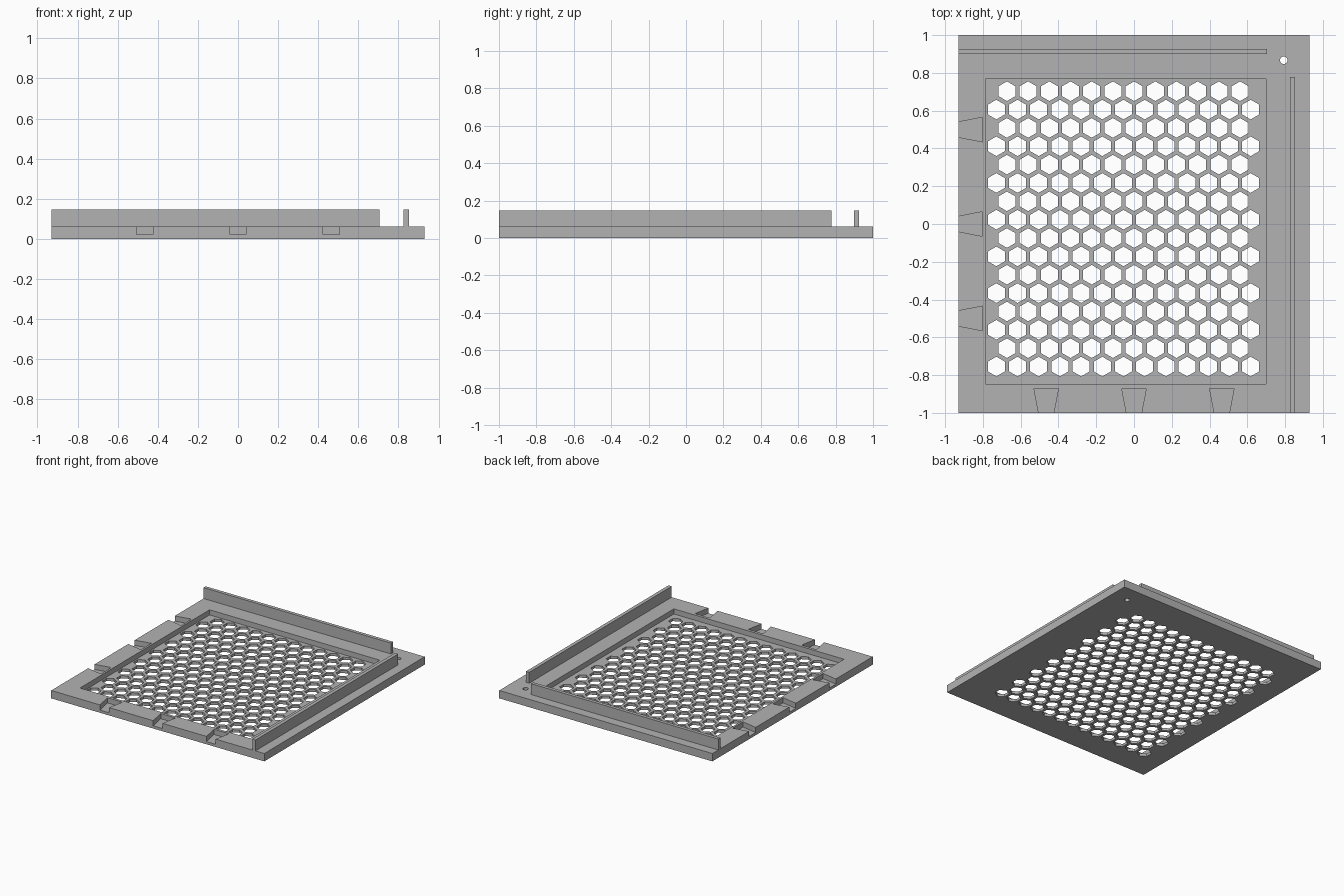
import bpy, bmesh, math

cube = bpy.data.objects.get("Cube")
if cube:
    bpy.data.objects.remove(cube, do_unlink=True)

W, D = 0.93, 1.0                    # half width and half depth of the plate
PLATE, WALL, FLOOR = 0.062, 0.148, 0.021

grey = bpy.data.materials.new("plain grey")
grey.use_nodes = True
colour = (0.45, 0.45, 0.45, 1)
grey.diffuse_color = colour
grey.node_tree.nodes["Principled BSDF"].inputs["Base Color"].default_value = colour


def prism(bm, outline, z0, z1):
    """Extrude a counter-clockwise outline from z0 up to z1."""
    low = [bm.verts.new((x, y, z0)) for x, y in outline]
    high = [bm.verts.new((x, y, z1)) for x, y in outline]
    bm.faces.new(low[::-1])
    bm.faces.new(high)
    n = len(outline)
    for i in range(n):
        j = (i + 1) % n
        bm.faces.new((low[i], low[j], high[j], high[i]))


def rect(x0, x1, y0, y1):
    return [(x0, y0), (x1, y0), (x1, y1), (x0, y1)]


def polygon(x, y, radius, sides):
    # First corner points along +y
    angles = [math.pi / 2 + math.tau * i / sides for i in range(sides)]
    return [(x + radius * math.cos(a), y + radius * math.sin(a)) for a in angles]


def make(name, prisms):
    bm = bmesh.new()
    for outline, z0, z1 in prisms:
        prism(bm, outline, z0, z1)
    mesh = bpy.data.meshes.new(name)
    bm.to_mesh(mesh)
    bm.free()
    mesh.materials.append(grey)
    obj = bpy.data.objects.new(name, mesh)
    bpy.context.collection.objects.link(obj)
    return obj


def cut(target, cutter):
    cutter.hide_render = True
    mod = target.modifiers.new(cutter.name, "BOOLEAN")
    mod.operation = "DIFFERENCE"
    mod.solver = "EXACT"
    mod.object = cutter
    bpy.context.view_layer.objects.active = target
    bpy.ops.object.modifier_apply(modifier=mod.name)
    bpy.data.objects.remove(cutter, do_unlink=True)


base = make("base_plate", [(rect(-W, W, -D, D), 0, PLATE)])

# Shallow recess and the dovetail slots on the front and right edges
pockets = [(rect(-0.786, 0.70, -0.848, 0.768), FLOOR, 0.1)]
outer, inner, over = 0.04, 0.065, 0.01
slope = (inner - outer) / 0.13 * over
for k in (-1, 0, 1):
    c = k * W / 2
    pockets.append(([(c - outer + slope, -D - over), (c + outer - slope, -D - over),
                     (c + inner, -0.87), (c - inner, -0.87)], FLOOR, 0.1))
    c = k * D / 2
    pockets.append(([(-W - over, c - outer + slope), (-0.802, c - inner),
                     (-0.802, c + inner), (-W - over, c + outer - slope)], FLOOR, 0.1))
cut(base, make("pocket_cutter", pockets))

# Staggered honeycomb of through holes, plus the round corner hole
pitch = 0.1122
holes = [(polygon(0.793, 0.867, 0.02, 24), -0.1, 0.2)]
for row in range(16):
    count = 12 + row % 2
    for col in range(count):
        x = -0.0555 + (col - (count - 1) / 2) * pitch
        y = 0.703 - row * pitch * math.sqrt(3) / 2
        holes.append((polygon(x, y, 0.052, 6), -0.1, 0.2))
cut(base, make("hole_cutter", holes))

# Thin upright walls
make("back_wall", [(rect(-W, 0.705, 0.899, 0.926), PLATE, WALL)])
make("left_wall", [(rect(0.825, 0.853, -D, 0.777), PLATE, WALL)])
